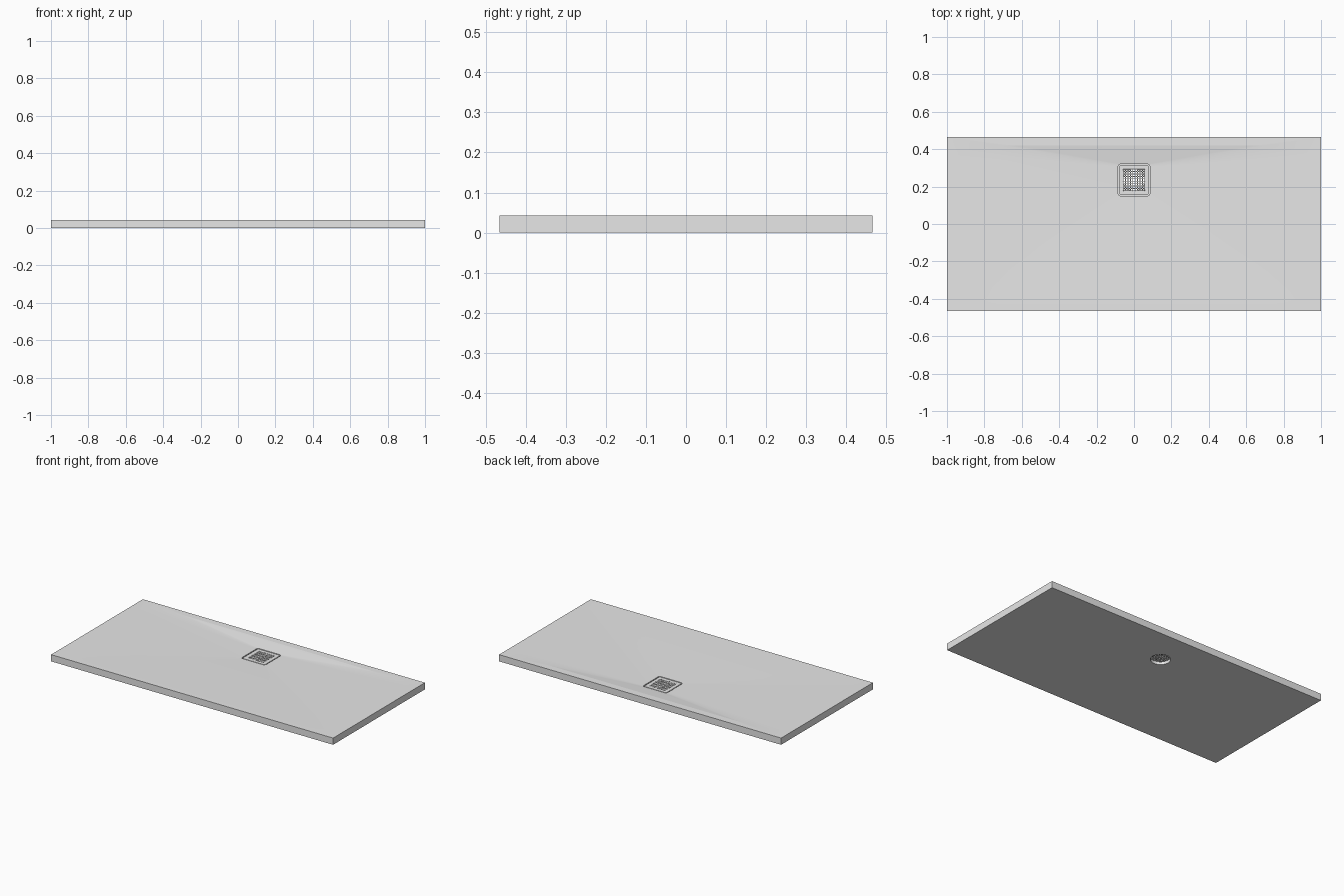
import bpy, bmesh
from math import sin, cos, pi

old = bpy.data.objects.get("Cube")
if old:
    bpy.data.objects.remove(old, do_unlink=True)

GREY = (0.8, 0.8, 0.8, 1)
mat = bpy.data.materials.new("stone_grey")
mat.use_nodes = True
mat.diffuse_color = GREY
mat.node_tree.nodes["Principled BSDF"].inputs["Base Color"].default_value = GREY

DRAIN_Y = 0.235
ARC = 8


def outline(hx, hy, rx, ry, cy, z):
    """Rectangle with elliptical corners, always with the same point count."""
    pts = []
    for q, (sx, sy) in enumerate([(1, 1), (-1, 1), (-1, -1), (1, -1)]):
        for i in range(ARC + 1):
            a = (q + i / ARC) * pi / 2
            pts.append((sx * (hx - rx) + rx * cos(a),
                        cy + sy * (hy - ry) + ry * sin(a), z))
    return pts


def finish(bm, name):
    bmesh.ops.remove_doubles(bm, verts=bm.verts, dist=0.0001)
    bmesh.ops.recalc_face_normals(bm, faces=bm.faces)
    me = bpy.data.meshes.new(name)
    bm.to_mesh(me)
    bm.free()
    ob = bpy.data.objects.new(name, me)
    me.materials.append(mat)
    bpy.context.collection.objects.link(ob)
    bpy.ops.object.select_all(action="DESELECT")
    ob.select_set(True)
    bpy.context.view_layer.objects.active = ob
    bpy.ops.object.shade_smooth_by_angle(angle=0.09)
    return ob


def closed_loft(name, loops):
    """Joins each outline to the next and the last one back to the first."""
    bm = bmesh.new()
    rings = [[bm.verts.new(p) for p in loop] for loop in loops]
    n = len(rings[0])
    for a, b in zip(rings, rings[1:] + rings[:1]):
        for i in range(n):
            j = (i + 1) % n
            bm.faces.new((a[i], a[j], b[j], b[i]))
    return finish(bm, name)


# Tray: slab, sloping basin, drain well and round outlet through the base
closed_loft("shower_tray", [
    outline(1, 0.465, 0, 0, 0, 0),
    outline(1, 0.465, 0, 0, 0, 0.043),
    outline(0.94, 0.42, 0.3, 0.06, 0, 0.043),
    outline(0.085, 0.085, 0.015, 0.015, DRAIN_Y, 0.03),
    outline(0.085, 0.085, 0.015, 0.015, DRAIN_Y, 0.018),
    outline(0.058, 0.058, 0.058, 0.058, DRAIN_Y, 0.018),
    outline(0.058, 0.058, 0.058, 0.058, DRAIN_Y, 0),
])

# Drain cover: rounded frame around the perforated centre
HALF = 0.058
closed_loft("drain_cover_frame", [
    outline(HALF, HALF, 0, 0, DRAIN_Y, 0.022),
    outline(0.079, 0.079, 0.01, 0.01, DRAIN_Y, 0.022),
    outline(0.079, 0.079, 0.01, 0.01, DRAIN_Y, 0.029),
    outline(HALF, HALF, 0, 0, DRAIN_Y, 0.029),
])

# Perforated centre: each cell is inset and opened
bm = bmesh.new()
bmesh.ops.create_grid(bm, x_segments=9, y_segments=9, size=HALF)
bmesh.ops.translate(bm, verts=bm.verts, vec=(0, DRAIN_Y, 0.029))
cells = bm.faces[:]
bmesh.ops.inset_individual(bm, faces=cells, thickness=0.003)
bmesh.ops.delete(bm, geom=cells, context="FACES")
grate = finish(bm, "drain_grate")
if grate.data.polygons[0].normal.z < 0:
    grate.data.flip_normals()
thick = grate.modifiers.new("thickness", "SOLIDIFY")
thick.thickness = 0.006
thick.offset = -1
